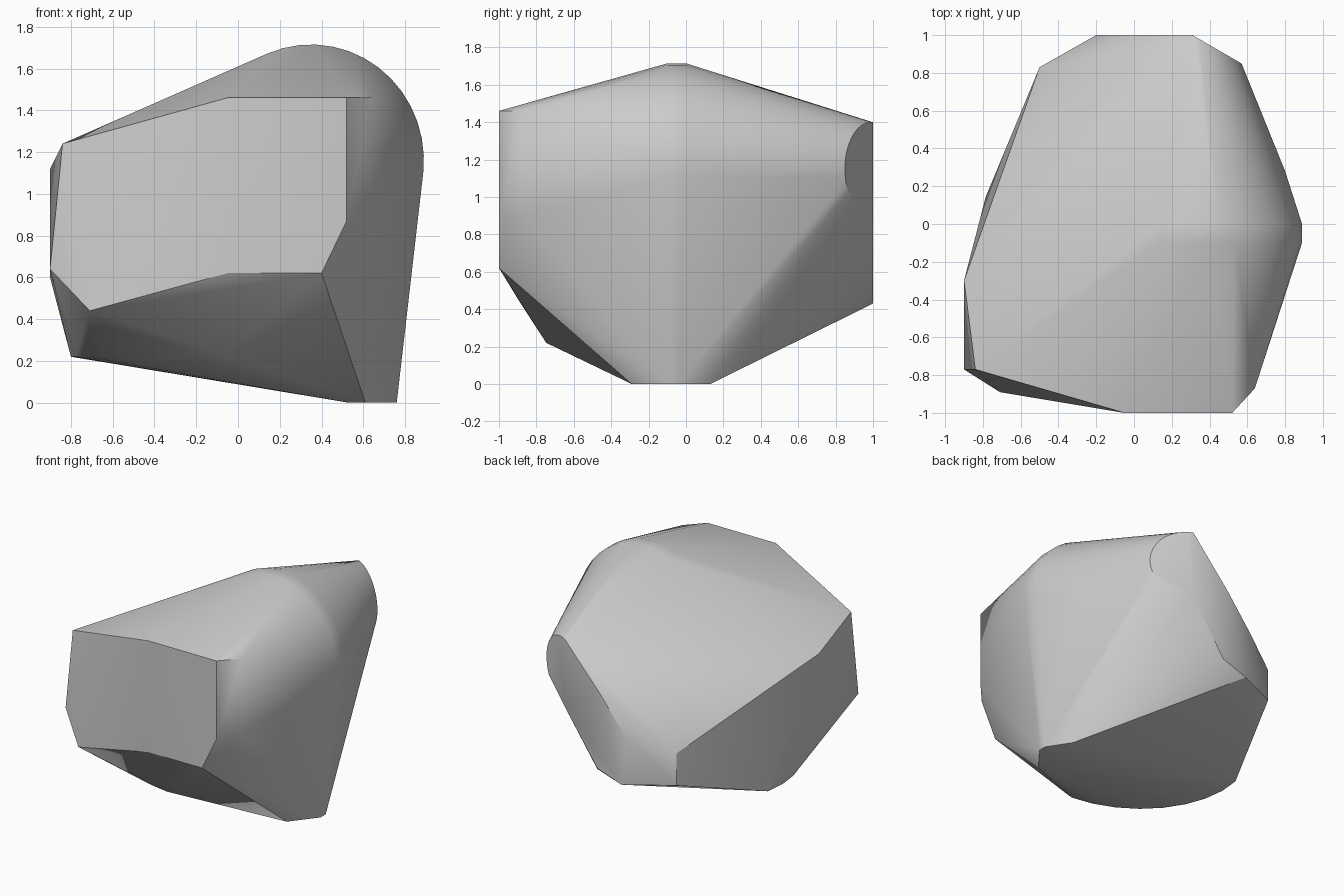
import bpy
import bmesh
from math import cos, sin, radians

cube = bpy.data.objects.get("Cube")
if cube:
    bpy.data.objects.remove(cube, do_unlink=True)


def arc(center, radii, start, end, steps):
    """Points on an elliptical arc, as pairs, angles in degrees."""
    points = []
    for i in range(steps + 1):
        angle = radians(start + (end - start) * i / steps)
        points.append((center[0] + radii[0] * cos(angle),
                       center[1] + radii[1] * sin(angle)))
    return points


def make_material(name, color):
    material = bpy.data.materials.new(name)
    material.use_nodes = True
    material.diffuse_color = color
    shader = material.node_tree.nodes["Principled BSDF"]
    shader.inputs["Base Color"].default_value = color
    return material


# Flat front face, with its chamfered right edge
front_face = [(-0.05, -1, 1.46), (0.52, -1, 1.46), (0.52, -1, 0.87),
              (0.40, -1, 0.62), (-0.05, -1, 0.62)]
front_chamfer = [(0.64, -0.87, 1.46), (0.64, -0.87, 0.9)]

# Slanted left end
left_end = [(-0.84, -0.77, 1.24), (-0.9, -0.77, 0.64), (-0.71, -0.89, 0.44),
            (-0.9, -0.3, 1.12), (-0.9, -0.3, 0.6)]

# Back face and the small facet beside it
back_face = [(-0.2, 1, 0.79), (-0.16, 1, 0.43), (0.01, 1, 1.06),
             (0.31, 1, 0.89), (0.04, 1, 0.5)]
back_left_facet = [(-0.5, 0.83, 0.69), (-0.5, 0.83, 0.45)]

# Small flat foot
foot = [(0.53, -0.29, 0), (0.61, -0.29, 0), (0.76, -0.1, 0),
        (0.76, -0.04, 0), (0.65, 0.13, 0)]

# Broad rounded shoulder around the middle
shoulder = [(x, y, z) for y in (-0.1, 0)
            for x, z in arc((0.35, 1.16), (0.54, 0.555), -6, 113, 14)]
shoulder.append((0.8, 0.28, 1.1))

# Rounded facet at the back right, cut along a slanted upright plane
back_round = [(x, min(1, 1 - 0.58 * (x - 0.31)), z)
              for x, z in arc((0.33, 1.15), (0.24, 0.25), -30, 95, 14)]

# Curved lower rim
lower_rim = [(x, y, 0.22)
             for x, y in arc((0, 0), (0.8, 0.75), 169, 265, 8)]

# Wrap all sections in one faceted skin
bm = bmesh.new()
for section in (front_face, front_chamfer, left_end, back_face,
                back_left_facet, foot, shoulder, back_round, lower_rim):
    for point in section:
        bm.verts.new(point)
hull = bmesh.ops.convex_hull(bm, input=bm.verts[:])
unused = [g for g in set(hull["geom_interior"] + hull["geom_unused"])
          if isinstance(g, bmesh.types.BMVert)]
bmesh.ops.delete(bm, geom=unused, context="VERTS")
bmesh.ops.dissolve_limit(bm, angle_limit=radians(0.5),
                         verts=bm.verts[:], edges=bm.edges[:])
bmesh.ops.recalc_face_normals(bm, faces=bm.faces[:])

mesh = bpy.data.meshes.new("faceted_stone")
bm.to_mesh(mesh)
bm.free()
stone = bpy.data.objects.new("faceted_stone", mesh)
bpy.context.collection.objects.link(stone)
mesh.materials.append(make_material("stone_grey", (0.6, 0.6, 0.6, 1)))

# Soft shading across the rounded parts, crisp facet edges
bpy.ops.object.select_all(action="DESELECT")
stone.select_set(True)
bpy.context.view_layer.objects.active = stone
bpy.ops.object.shade_smooth_by_angle(angle=radians(30))
